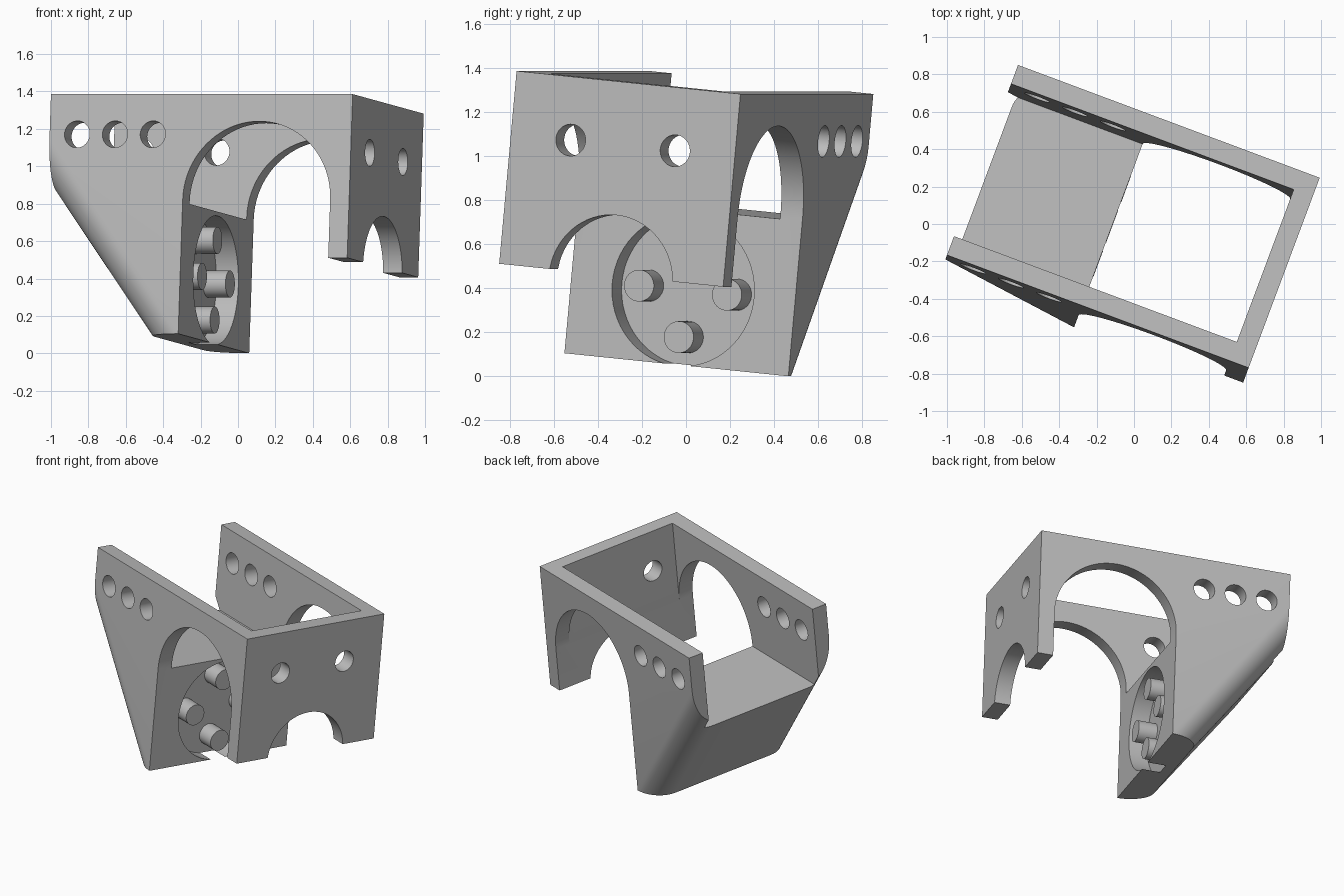
import bpy, bmesh
from math import sin, cos, pi, radians
from mathutils import Vector, Matrix

if "Cube" in bpy.data.objects:
    bpy.data.objects.remove(bpy.data.objects["Cube"], do_unlink=True)

X, Y, Z = Vector((1, 0, 0)), Vector((0, 1, 0)), Vector((0, 0, 1))
LENGTH, WIDTH, WALL = 1.722, 1.09, 0.108
FLOOR, BOTTOM, LEG_END = -0.58, -1.287, -0.879
MID = WIDTH / 2
FACE = 0.772            # mounting face of the motor block
INNER = LENGTH - WALL   # inside of the end wall

grey = bpy.data.materials.new("light_grey")
grey.use_nodes = True
grey.diffuse_color = (0.5, 0.5, 0.5, 1)
grey.node_tree.nodes["Principled BSDF"].inputs["Base Color"].default_value = (0.5, 0.5, 0.5, 1)


def prism(name, points, origin, a, b, sweep):
    """Extrude a 2D profile, laid out on axes a and b, along the sweep vector."""
    bm = bmesh.new()
    face = bm.faces.new([bm.verts.new(origin + a * p + b * q) for p, q in points])
    ext = bmesh.ops.extrude_face_region(bm, geom=[face])
    bmesh.ops.translate(bm, vec=sweep, verts=[g for g in ext["geom"] if isinstance(g, bmesh.types.BMVert)])
    bmesh.ops.recalc_face_normals(bm, faces=bm.faces)
    mesh = bpy.data.meshes.new(name)
    bm.to_mesh(mesh)
    bm.free()
    mesh.materials.append(grey)
    obj = bpy.data.objects.new(name, mesh)
    bpy.context.collection.objects.link(obj)
    return obj


def arc(cx, cy, r, start, end, n):
    return [(cx + r * cos(start + (end - start) * i / n),
             cy + r * sin(start + (end - start) * i / n)) for i in range(n + 1)]


def circle(cx, cy, r, n=48):
    return arc(cx, cy, r, 0, 2 * pi, n)[:-1]


def rect(x0, y0, x1, y1):
    return [(x0, y0), (x1, y0), (x1, y1), (x0, y1)]


def combine(target, tool, operation="DIFFERENCE"):
    """Apply a boolean and discard the tool."""
    mod = target.modifiers.new("shape", "BOOLEAN")
    mod.operation, mod.solver, mod.object = operation, "EXACT", tool
    bpy.context.view_layer.objects.active = target
    bpy.ops.object.modifier_apply(modifier=mod.name)
    bpy.data.objects.remove(tool, do_unlink=True)


# Bracket blank: oversized side profile
side = [(0, 0), (LENGTH, 0), (LENGTH, LEG_END), (1, LEG_END), (1, BOTTOM), (0, BOTTOM)]
bracket = prism("bracket", side, Y * -0.1, X, Z, Y * (WIDTH + 0.2))

# Sloping back with rounded long edges, also trims the sides
slope = Vector((-0.53, 0, 0.71)).normalized()
inward = Vector((slope.z, 0, -slope.x))
R = 0.165
section = ([(3, 0)] + arc(R, R, R, 1.5 * pi, pi, 14)
           + arc(R, WIDTH - R, R, pi, 0.5 * pi, 14) + [(3, WIDTH)])
combine(bracket, prism("rounded_back", section, Vector((0.575, 0, BOTTOM)) - slope * 3,
                       inward, Y, slope * 6), "INTERSECT")

# Open tray between the walls
combine(bracket, prism("tray", rect(-1, WALL, INNER, WIDTH - WALL),
                       Z * FLOOR, X, Y, Z * 2))

# Arched opening through both side walls
r = (INNER - FACE) / 2
arch = [(FACE, -2)] + arc(FACE + r, -0.567, r, pi, 0, 40) + [(INNER, -2)]
combine(bracket, prism("side_arch", arch, Y * -1, X, Z, Y * 4))

# Three holes in each side wall
for i in range(3):
    combine(bracket, prism("side_hole", circle(0.157 + 0.216 * i, -0.216, 0.072),
                           Y * -1, X, Z, Y * 4))

# End wall: half-round notch and two holes
combine(bracket, prism("end_notch", circle(MID, -0.905, 0.3, 64), X * 1.5, Y, Z, X))
for s in (-1, 1):
    combine(bracket, prism("end_hole", circle(MID + s * 0.254, -0.287, 0.072),
                           X * 1.5, Y, Z, X))

# Round recess in the motor block
DEPTH, HUB = 0.125, -0.947
combine(bracket, prism("recess", circle(MID, HUB, 0.345, 64), X * (FACE - DEPTH), Y, Z, X * 0.3))

# Four pins standing in the recess
parts = [bracket]
for i in range(4):
    a = i * pi / 2
    parts.append(prism("pin_%d" % (i + 1),
                       circle(MID + 0.214 * cos(a), HUB + 0.214 * sin(a), 0.072),
                       X * (FACE - DEPTH - 0.01), Y, Z, X * (DEPTH + 0.012)))

# Place everything in its tilted stance
turn = Matrix.Rotation(radians(-20.5), 4, "Z") @ Matrix.Rotation(radians(-5.5), 4, "X")
corner = Vector((0.613, -0.769, 1.386))
stance = Matrix.Translation(corner) @ turn @ Matrix.Translation(X * -LENGTH)
bpy.ops.object.select_all(action="DESELECT")
for obj in parts:
    obj.data.transform(stance)
    obj.select_set(True)
bpy.context.view_layer.objects.active = bracket
bpy.ops.object.shade_smooth_by_angle(angle=radians(30))
